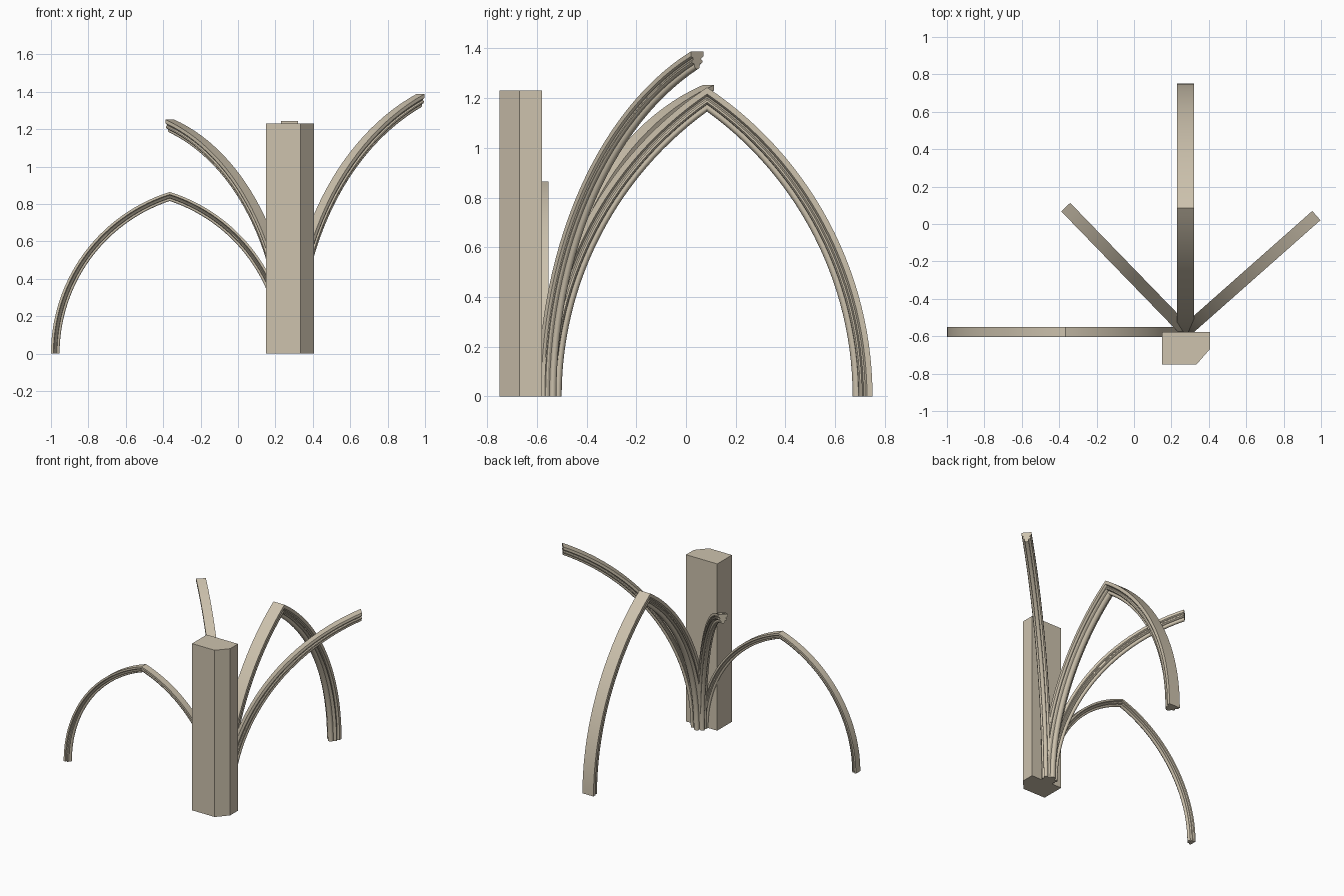
import bpy, bmesh, math
from mathutils import Vector

cube = bpy.data.objects.get("Cube")
if cube:
    bpy.data.objects.remove(cube, do_unlink=True)

stone = bpy.data.materials.new("pale_stone")
stone.use_nodes = True
STONE = (0.61, 0.54, 0.42, 1)
stone.diffuse_color = STONE
stone.node_tree.nodes["Principled BSDF"].inputs["Base Color"].default_value = STONE


def finish(bm, name):
    bmesh.ops.recalc_face_normals(bm, faces=bm.faces)
    mesh = bpy.data.meshes.new(name)
    bm.to_mesh(mesh)
    bm.free()
    mesh.materials.append(stone)
    obj = bpy.data.objects.new(name, mesh)
    bpy.context.collection.objects.link(obj)
    return obj


def rib_profile():
    """Moulded section: (half widths, depth fraction) from flat back to soffit roll."""
    half = [(1, 0), (1, .28), (.88, .33), (.68, .37), (.63, .45),
            (.85, .53), (.87, .62), (.7, .69), (.4, .71)]
    for deg in range(-15, 90, 15):
        a = math.radians(deg)
        half.append((.42 * math.cos(a), .82 + .18 * math.sin(a)))
    return half + [(0, 1)] + [(-w, t) for w, t in reversed(half)]


PROFILE = rib_profile()


def rib(name, foot, crown, height, width, depth, full=False, steps=28):
    """Sweep the moulding along a pointed arc; a full arch mirrors it past the crown."""
    foot, crown = Vector(foot), Vector(crown)
    span = (crown - foot).length
    along = (crown - foot) / span
    across = Vector((-along.y, along.x))
    radius = (span ** 2 + height ** 2) / (2 * span)
    bm = bmesh.new()

    def ring(fraction, mirrored):
        verts = []
        for w, t in PROFILE:
            r = radius - t * depth
            angle = fraction * math.acos((radius - span) / r)
            s = radius - r * math.cos(angle)
            if mirrored:
                s = 2 * span - s
            p = foot + along * s + across * (w * width / 2)
            verts.append(bm.verts.new((p.x, p.y, r * math.sin(angle))))
        return verts

    rings = [ring(i / steps, False) for i in range(steps + 1)]
    if full:
        rings += [ring(i / steps, True) for i in reversed(range(steps))]
    n = len(PROFILE)
    for a, b in zip(rings, rings[1:]):
        for i in range(n):
            j = (i + 1) % n
            bm.faces.new((a[i], a[j], b[j], b[i]))
    bm.faces.new(rings[0])
    bm.faces.new(rings[-1])
    obj = finish(bm, name)
    obj.data.shade_smooth()
    obj.data.set_sharp_from_angle(angle=math.radians(28))
    return obj


# Pier with one chamfered front corner
bm = bmesh.new()
outline = [(.15, -.75), (.335, -.75), (.405, -.67), (.405, -.578), (.15, -.578)]
base = bm.faces.new([bm.verts.new((x, y, 0)) for x, y in outline])
top = bmesh.ops.extrude_face_region(bm, geom=[base])["geom"]
bmesh.ops.translate(bm, vec=(0, 0, 1.23),
                    verts=[v for v in top if isinstance(v, bmesh.types.BMVert)])
if base not in bm.faces[:]:
    bm.faces.new([v for v in bm.verts if v.co.z == 0])
finish(bm, "pier")

# Full pointed arches
rib("transverse_arch", (.275, -.58), (.275, .085), 1.243, .09, .08, full=True)
rib("wall_arch", (.27, -.578), (-.365, -.578), .865, .052, .046, full=True)

# Diagonal half ribs ending at the vault crowns
rib("right_diagonal_rib", (.275, -.57), (-.365, .09), 1.252, .066, .066)
rib("left_diagonal_rib", (.28, -.57), (.975, .045), 1.388, .066, .066)
